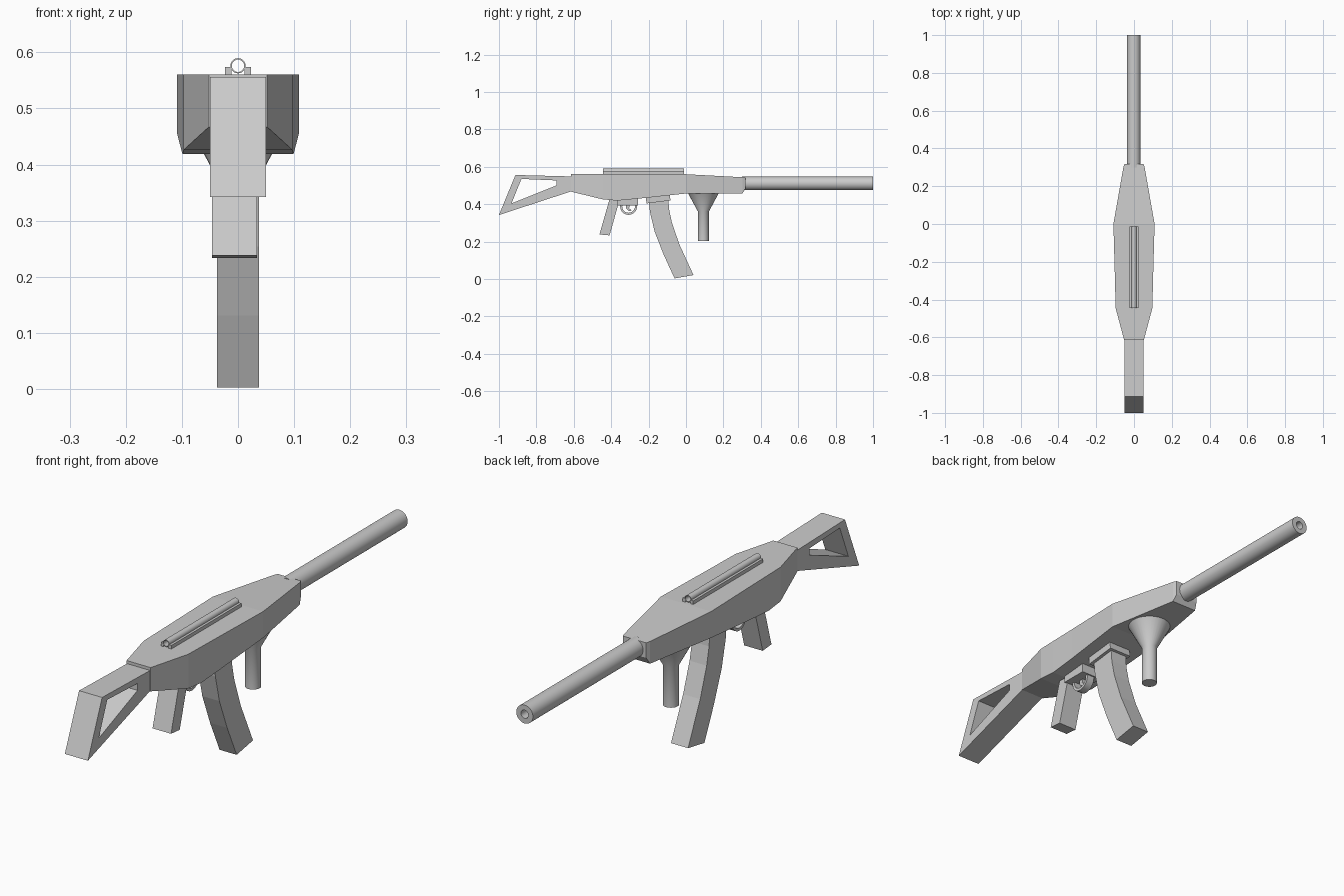
import bpy, bmesh, math

if "Cube" in bpy.data.objects:
    bpy.data.objects.remove(bpy.data.objects["Cube"], do_unlink=True)

GREY = (0.6, 0.6, 0.6, 1)
mat = bpy.data.materials.new("plain grey")
mat.use_nodes = True
mat.diffuse_color = GREY
mat.node_tree.nodes["Principled BSDF"].inputs["Base Color"].default_value = GREY


def loft(name, rings, closed=False, smooth=False):
    """Skin equal-sized rings of points; cap the ends, or join last to first."""
    bm = bmesh.new()
    loops = [[bm.verts.new(p) for p in ring] for ring in rings]
    n = len(loops[0])
    pairs = list(zip(loops, loops[1:]))
    if closed:
        pairs.append((loops[-1], loops[0]))
    else:
        bm.faces.new(loops[0])
        bm.faces.new(loops[-1])
    for a, b in pairs:
        for i in range(n):
            j = (i + 1) % n
            bm.faces.new((a[i], a[j], b[j], b[i]))
    bmesh.ops.recalc_face_normals(bm, faces=bm.faces)
    mesh = bpy.data.meshes.new(name)
    bm.to_mesh(mesh)
    bm.free()
    mesh.materials.append(mat)
    obj = bpy.data.objects.new(name, mesh)
    bpy.context.collection.objects.link(obj)
    if smooth:
        bpy.ops.object.select_all(action="DESELECT")
        obj.select_set(True)
        bpy.context.view_layer.objects.active = obj
        bpy.ops.object.shade_smooth_by_angle(angle=math.radians(35))
    return obj


def side(x, points):
    return [(x, y, z) for y, z in points]


def prism(name, points, x0, x1):
    return loft(name, [side(x0, points), side(x1, points)])


def circle(axis, centre, r, n=32):
    cx, cy, cz = centre
    ring = []
    for i in range(n):
        a = 2 * math.pi * i / n
        u, v = r * math.cos(a), r * math.sin(a)
        ring.append({"x": (cx, cy + u, cz + v),
                     "y": (cx + u, cy, cz + v),
                     "z": (cx + u, cy + v, cz)}[axis])
    return ring


def tube(name, axis, start, end, outer, inner):
    rings = [circle(axis, start, outer), circle(axis, end, outer),
             circle(axis, end, inner), circle(axis, start, inner)]
    return loft(name, rings, closed=True, smooth=True)


# Receiver body: rectangular sections (y, half width, bottom, top)
sections = [(-0.615, 0.052, 0.467, 0.56), (-0.446, 0.097, 0.426, 0.56),
            (-0.37, 0.099, 0.419, 0.56), (-0.25, 0.102, 0.43, 0.56),
            (0, 0.109, 0.457, 0.56), (0.302, 0.056, 0.457, 0.544),
            (0.318, 0.05, 0.484, 0.543)]
loft("receiver_body", [[(-w, y, b), (w, y, b), (w, y, t), (-w, y, t)]
                       for y, w, b, t in sections])

# Open-framed shoulder stock
outer = [(-1, 0.342), (-0.912, 0.556), (-0.6, 0.548), (-0.6, 0.473)]
inner = [(-0.933, 0.404), (-0.88, 0.535), (-0.693, 0.527), (-0.693, 0.5)]
loft("shoulder_stock", [side(-0.05, outer), side(0.05, outer),
                        side(0.05, inner), side(-0.05, inner)], closed=True)

# Hollow barrel
tube("barrel", "y", (-0.001, 0.3, 0.511), (-0.001, 1, 0.511), 0.036, 0.016)

# Sight tube held between two rails
tube("sight_tube", "y", (0, -0.445, 0.576), (0, -0.012, 0.576), 0.0135, 0.011)
rail = [(-0.445, 0.555), (-0.445, 0.574), (-0.012, 0.574), (-0.012, 0.555)]
for name, s in (("left_rail", 1), ("right_rail", -1)):
    prism(name, rail, s * 0.0115, s * 0.023)

# Curved magazine and its collar: pairs of (rear, front) edge points
edges = [((-0.2, 0.43), (-0.095, 0.43)), ((-0.193, 0.36), (-0.09, 0.37)),
         ((-0.168, 0.254), (-0.075, 0.3)), ((-0.12, 0.131), (-0.035, 0.184)),
         ((-0.061, 0.003), (0.04, 0.021))]
loft("magazine", [[(-0.037, *a), (0.037, *a), (0.037, *b), (-0.037, *b)]
                  for a, b in edges])
prism("magazine_collar", [(-0.211, 0.404), (-0.083, 0.42),
                          (-0.088, 0.46), (-0.216, 0.45)], -0.05, 0.05)

# Rear pistol grip
prism("pistol_grip", [(-0.463, 0.238), (-0.409, 0.233),
                      (-0.35, 0.44), (-0.405, 0.44)], -0.046, 0.034)

# Trigger plate, ring guard and trigger
prism("trigger_plate", [(-0.366, 0.393), (-0.257, 0.393),
                        (-0.257, 0.44), (-0.366, 0.44)], -0.045, 0.045)
tube("trigger_guard", "x", (-0.016, -0.307, 0.388), (0.016, -0.307, 0.388),
     0.045, 0.034)
prism("trigger", [(-0.318, 0.4), (-0.322, 0.378), (-0.305, 0.362),
                  (-0.29, 0.366), (-0.304, 0.378), (-0.3, 0.4)], -0.008, 0.008)

# Flared front hand grip
loft("front_grip", [circle("z", (0, 0.093, z), r) for z, r in
                    ((0.203, 0.029), (0.36, 0.029), (0.462, 0.084))],
     smooth=True)
